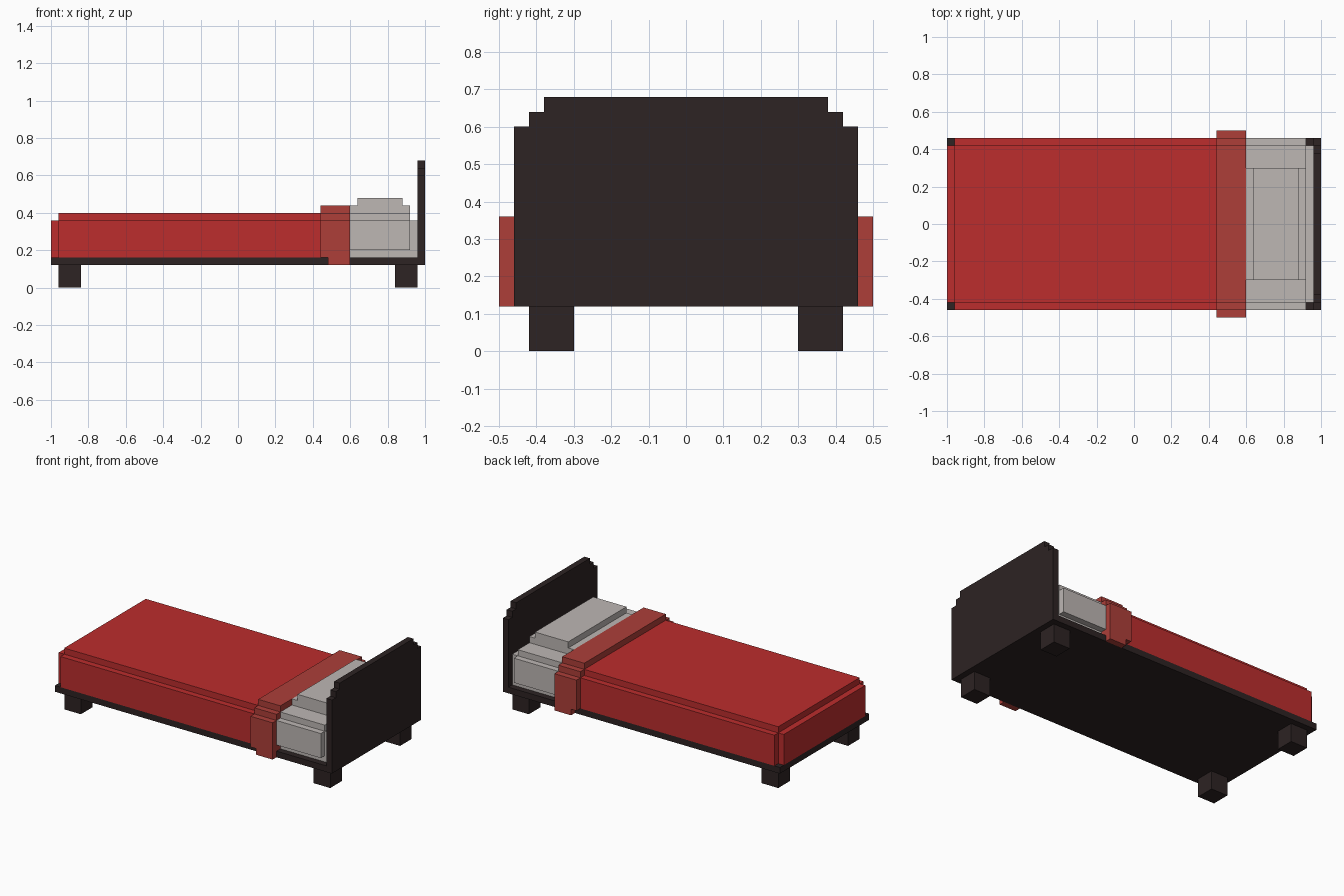
import bpy, bmesh
from mathutils import Vector

cube = bpy.data.objects.get("Cube")
if cube:
    bpy.data.objects.remove(cube, do_unlink=True)


def material(name, rgb):
    lin = [((c / 255 + 0.055) / 1.055) ** 2.4 for c in rgb] + [1.0]
    m = bpy.data.materials.new(name)
    m.use_nodes = True
    m.diffuse_color = lin
    bsdf = next(n for n in m.node_tree.nodes if n.type == 'BSDF_PRINCIPLED')
    bsdf.inputs["Base Color"].default_value = lin
    return m


DARK = material("dark wood", (45, 35, 35))
RED = material("red blanket", (188, 45, 45))
FOLD = material("faded red fold", (173, 63, 57))
LINEN = material("white linen", (189, 183, 180))


def extrude(name, points, axis, start, end, mat):
    """Extrude a flat profile along x (points are y, z) or y (points are x, z)."""
    bm = bmesh.new()
    place = (lambda a, b: (start, a, b)) if axis == 'x' else (lambda a, b: (a, start, b))
    face = bm.faces.new([bm.verts.new(place(a, b)) for a, b in points])
    shift = Vector((end - start, 0, 0)) if axis == 'x' else Vector((0, end - start, 0))
    result = bmesh.ops.extrude_face_region(bm, geom=[face])
    moved = [g for g in result["geom"] if isinstance(g, bmesh.types.BMVert)]
    bmesh.ops.translate(bm, verts=moved, vec=shift)
    bmesh.ops.recalc_face_normals(bm, faces=bm.faces)
    mesh = bpy.data.meshes.new(name)
    bm.to_mesh(mesh)
    bm.free()
    mesh.materials.append(mat)
    obj = bpy.data.objects.new(name, mesh)
    bpy.context.collection.objects.link(obj)
    return obj


def box(name, x, y, z, mat):
    return extrude(name, [(y[0], z[0]), (y[1], z[0]), (y[1], z[1]), (y[0], z[1])],
                   'x', x[0], x[1], mat)


def mirrored(half):
    return half + [(-a, b) for a, b in reversed(half)]


# Wooden frame: slab, stepped headboard and four legs
box("bed_base", (-1, 0.96), (-0.46, 0.46), (0.12, 0.16), DARK)
extrude("headboard", mirrored([(0.46, 0.12), (0.46, 0.60), (0.42, 0.60), (0.42, 0.64),
                               (0.38, 0.64), (0.38, 0.68)]), 'x', 0.96, 1.0, DARK)
for end, x in (("foot", -0.96), ("head", 0.84)):
    for side, y in (("right", -0.42), ("left", 0.30)):
        box(f"{end}_leg_{side}", (x, x + 0.12), (y, y + 0.12), (0, 0.12), DARK)

# Blanket with stepped long edges and a panel hanging over the foot
extrude("blanket", mirrored([(0.46, 0.16), (0.46, 0.36), (0.42, 0.36), (0.42, 0.40)]),
        'x', -0.96, 0.44, RED)
box("blanket_foot_panel", (-1, -0.96), (-0.42, 0.42), (0.16, 0.36), RED)

# Folded-over blanket band, with flaps hanging past the base
extrude("blanket_fold", mirrored([(0.50, 0.16), (0.50, 0.36), (0.46, 0.36), (0.46, 0.40),
                                  (0.42, 0.40), (0.42, 0.44)]), 'x', 0.44, 0.60, FOLD)
for side, y in (("right", -0.50), ("left", 0.46)):
    box(f"fold_flap_{side}", (0.48, 0.60), (y, y + 0.04), (0.12, 0.16), FOLD)

# Mattress end with raised side panels
extrude("mattress", mirrored([(0.42, 0.16), (0.42, 0.20), (0.46, 0.20), (0.46, 0.36),
                              (0.42, 0.36), (0.42, 0.40)]), 'x', 0.60, 0.92, LINEN)
box("mattress_head_panel", (0.92, 0.96), (-0.42, 0.42), (0.16, 0.36), LINEN)

# Stepped pillow
extrude("pillow", [(0.60, 0.40), (0.92, 0.40), (0.92, 0.44), (0.88, 0.44), (0.88, 0.48),
                   (0.64, 0.48), (0.64, 0.44), (0.60, 0.44)], 'y', -0.30, 0.30, LINEN)
